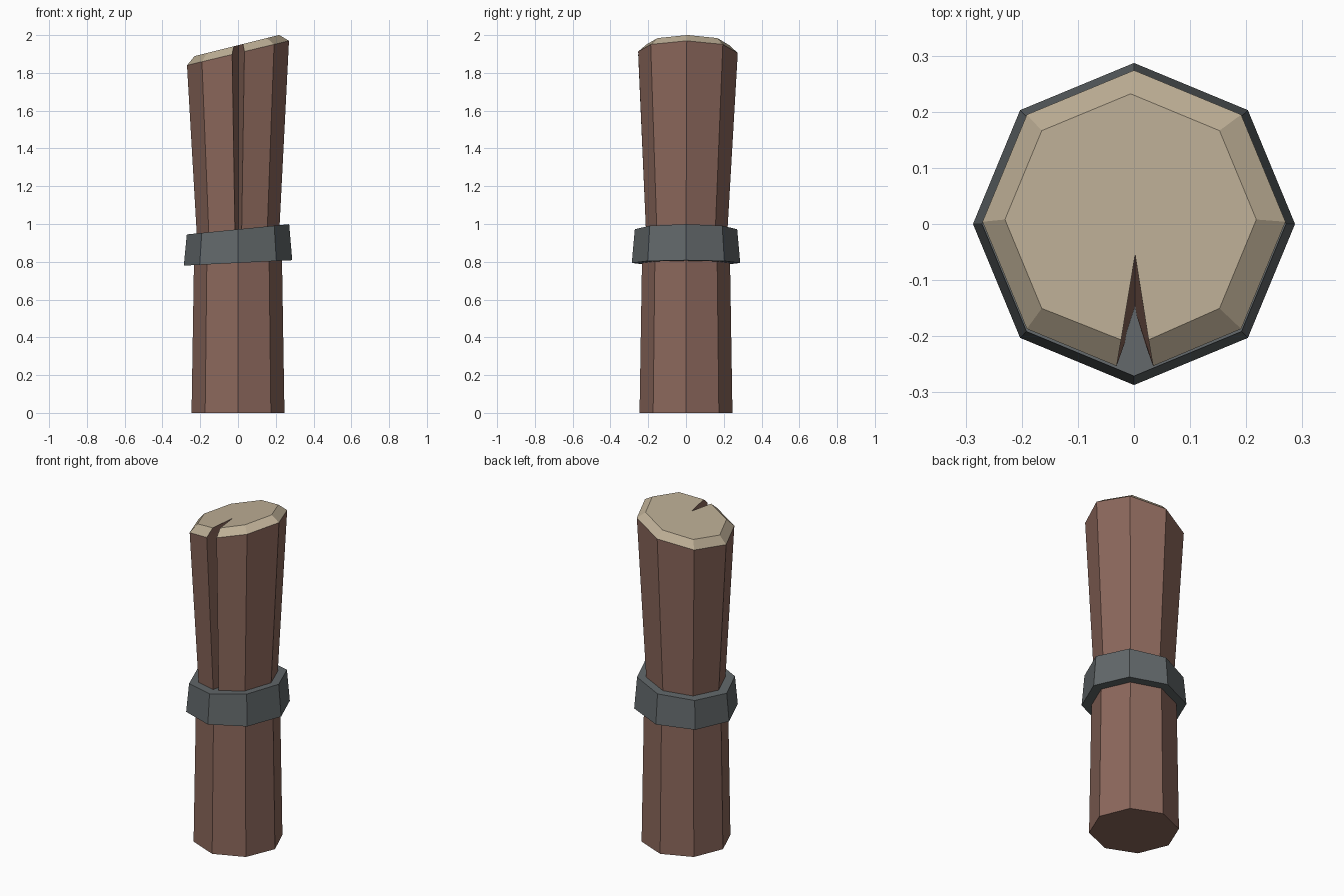
import bpy, bmesh, math

if "Cube" in bpy.data.objects:
    bpy.data.objects.remove(bpy.data.objects["Cube"])


def material(name, color):
    m = bpy.data.materials.new(name)
    m.diffuse_color = (*color, 1)
    m.use_nodes = True
    m.node_tree.nodes["Principled BSDF"].inputs["Base Color"].default_value = m.diffuse_color
    return m


BARK = material("brown bark", (0.262, 0.138, 0.107))
CUT = material("cream cut wood", (0.515, 0.429, 0.305))
IRON = material("dark grey iron", (0.122, 0.138, 0.144))


def octagon(r, z, slope=0, cx=0, cy=0):
    """Eight-sided ring with corners on the axes, tilted along x."""
    pts = []
    for i in range(8):
        a = i * math.pi / 4
        x = cx + r * math.cos(a)
        pts.append((x, cy + r * math.sin(a), z + slope * x))
    return pts


def split_ring(r, z, half, tip, slope=0, cx=0, cy=0):
    """Octagon whose front corner is replaced by a V-shaped split."""
    ring = octagon(r, z, slope, cx, cy)
    y = cy - r + half * math.tan(math.pi / 8)
    v = [(x, yy, z + slope * x) for x, yy in ((-half, y), (0.002, tip), (half + 0.003, y))]
    return ring[:6] + v + ring[7:]


def loft(name, rings, mats, rule):
    """Skin closed rings bottom to top; rule(level) gives the material index."""
    bm = bmesh.new()
    loops = [[bm.verts.new(p) for p in ring] for ring in rings]
    n = len(loops[0])
    for lv in range(len(loops) - 1):
        a, b = loops[lv], loops[lv + 1]
        for i in range(n):
            # the two faces lining the split stay bark coloured
            lining = n == 10 and i in (6, 7)
            f = bm.faces.new((a[i], a[(i + 1) % n], b[(i + 1) % n], b[i]))
            f.material_index = 0 if lining else rule(lv)
    bm.faces.new(loops[0][::-1])
    bm.faces.new(loops[-1]).material_index = rule(len(loops) - 1)
    bmesh.ops.recalc_face_normals(bm, faces=bm.faces)
    me = bpy.data.meshes.new(name)
    bm.to_mesh(me)
    bm.free()
    for m in mats:
        me.materials.append(m)
    ob = bpy.data.objects.new(name, me)
    bpy.context.collection.objects.link(ob)
    return ob


# lower half of the post, narrowing slightly upward
loft("lower_post", [octagon(0.246, 0), octagon(0.232, 0.87)], [BARK], lambda lv: 0)

# upper half: flares upward, split at the front, slanted chamfered top
loft("upper_post", [
    split_ring(0.214, 0.87, 0.015, -0.155),
    split_ring(0.270, 1.905, 0.031, -0.057, 0.24, 0, 0.004),
    split_ring(0.224, 1.946, 0.023, -0.055, 0.25, -0.006, 0.008),
], [BARK, CUT], lambda lv: 0 if lv == 0 else 1)

# tilted iron band, wider at its lower edge
loft("iron_band", [octagon(0.287, 0.794, 0.05), octagon(0.271, 0.972, 0.1)],
     [IRON], lambda lv: 0)
